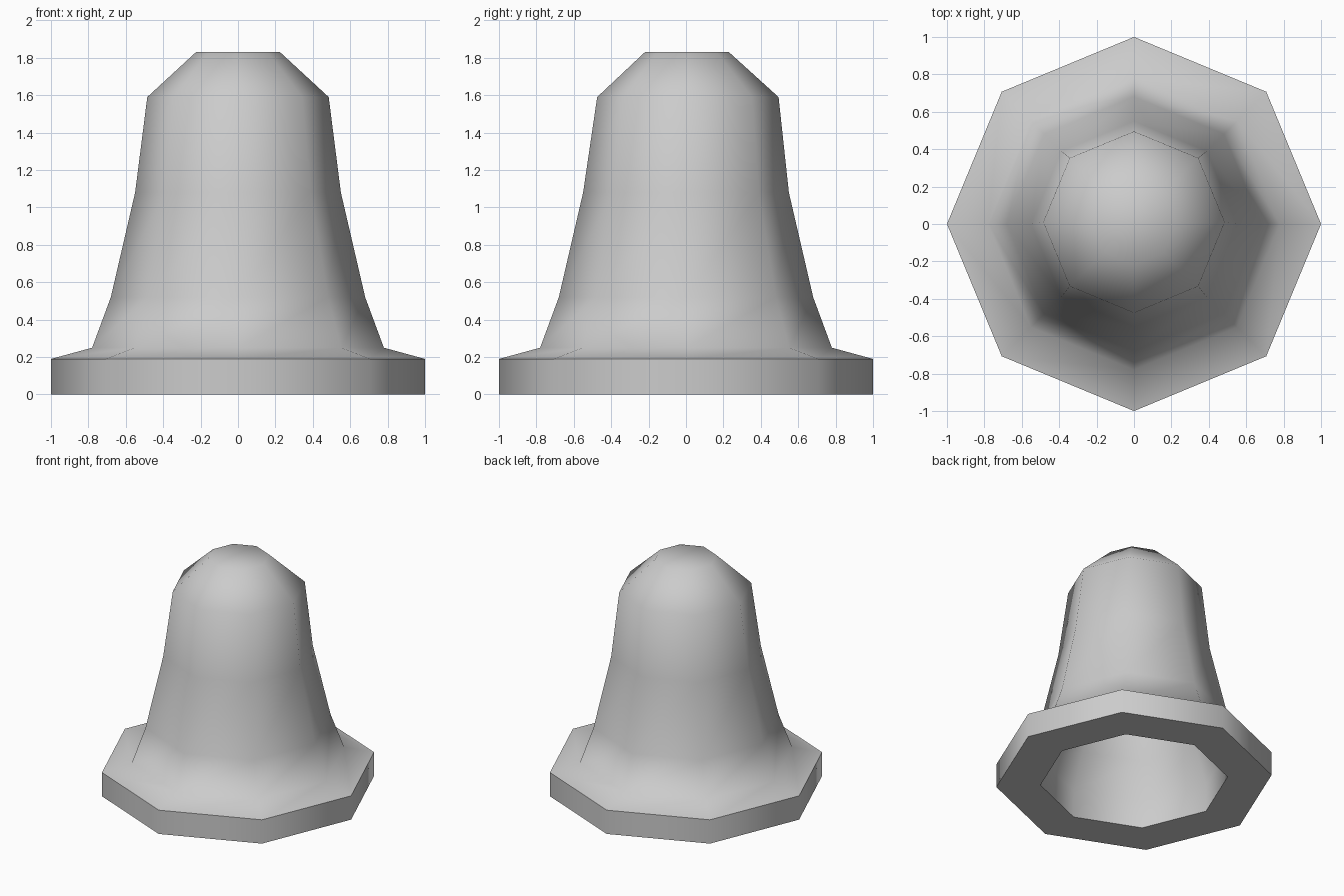
import bpy, bmesh
from math import cos, sin, tau, radians

cube = bpy.data.objects.get("Cube")
if cube:
    bpy.data.objects.remove(cube)

SIDES = 8

# Plain grey finish
grey = bpy.data.materials.new("light_grey")
grey.use_nodes = True
colour = (0.6, 0.6, 0.6, 1)
grey.diffuse_color = colour
grey.node_tree.nodes["Principled BSDF"].inputs["Base Color"].default_value = colour


def lathe(name, profile):
    """Octagonal shell through (radius, height, y shift) rings; radius 0 rings are skipped."""
    bm = bmesh.new()
    rings = [[bm.verts.new((r * cos(tau * i / SIDES), r * sin(tau * i / SIDES) + dy, z))
              for i in range(SIDES)] for r, z, dy in profile]
    for low, high in zip(rings, rings[1:]):
        for i in range(SIDES):
            j = (i + 1) % SIDES
            bm.faces.new((low[i], low[j], high[j], high[i]))
    # Close the crown at both ends of the profile
    bm.faces.new(rings[0])
    bm.faces.new(rings[-1])
    bmesh.ops.recalc_face_normals(bm, faces=bm.faces)
    mesh = bpy.data.meshes.new(name)
    bm.to_mesh(mesh)
    bm.free()
    mesh.materials.append(grey)
    obj = bpy.data.objects.new(name, mesh)
    bpy.context.collection.objects.link(obj)
    bpy.ops.object.select_all(action="DESELECT")
    obj.select_set(True)
    bpy.context.view_layer.objects.active = obj
    bpy.ops.object.shade_smooth_by_angle(angle=radians(60))
    return obj


# Hollow bell: inner wall from the crown down, flat rim, flange, outer wall back up
inner_wall = [(0.18, 1.73, 0.01), (0.39, 1.54, 0.01), (0.45, 1.07, 0),
              (0.58, 0.5, 0), (0.68, 0.22, 0), (0.68, 0, 0)]
flange = [(1, 0, 0), (1, 0.19, 0), (0.78, 0.25, 0)]
outer_wall = [(0.68, 0.52, 0), (0.55, 1.08, 0), (0.485, 1.59, 0.01), (0.225, 1.83, 0.005)]
lathe("hollow_bell", inner_wall + flange + outer_wall)
